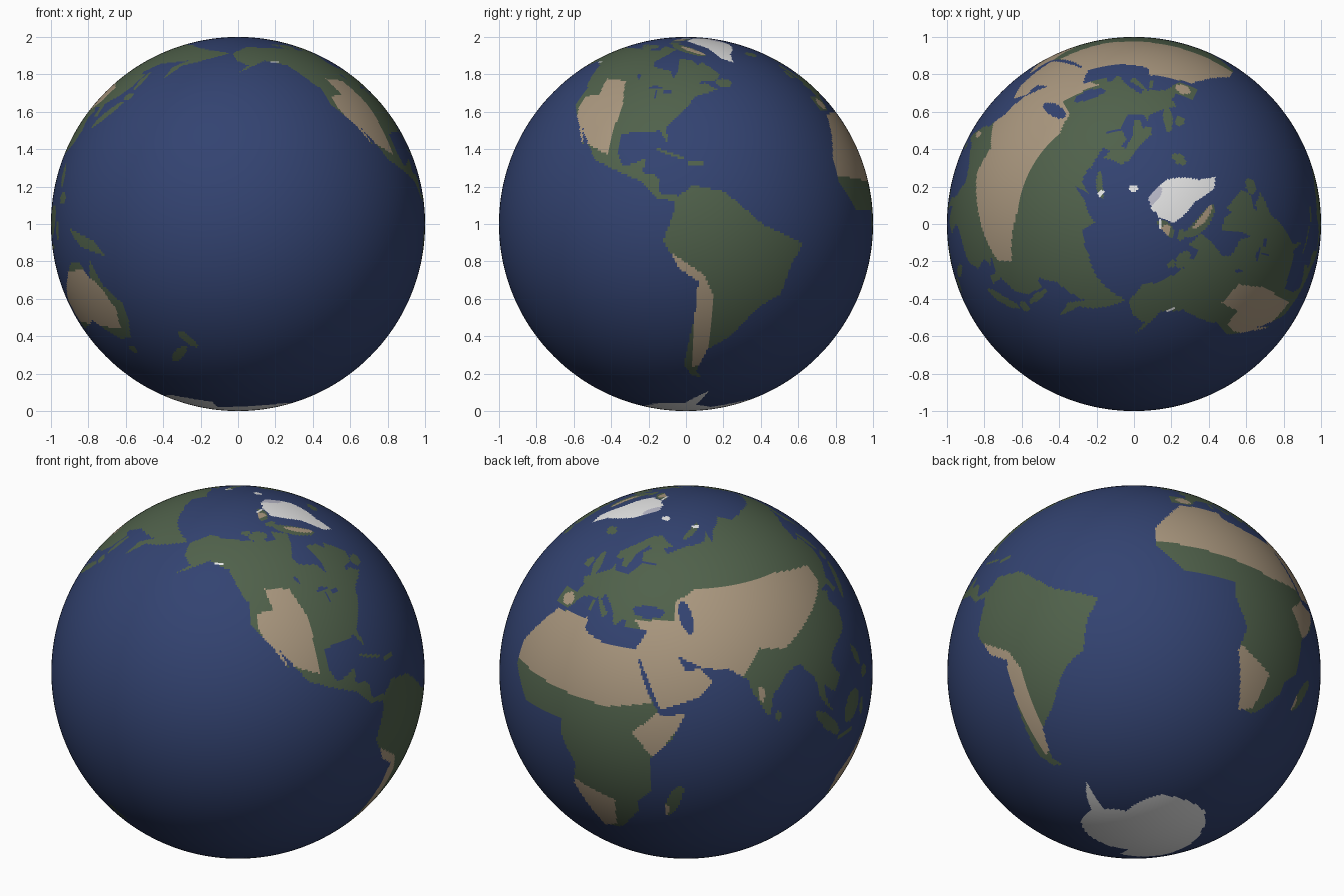
import bpy
import math

ROWS, COLUMNS = 256, 512
TURN = 74  # degrees that bring the prime meridian to its place
STEP = 360 / COLUMNS
OCEAN, GREEN, SAND, ICE, GREY_ICE = range(5)

cube = bpy.data.objects.get("Cube")
if cube:
    bpy.data.objects.remove(cube, do_unlink=True)

# Colour of every cell of the globe, by row from the south and column
cells = [[OCEAN] * COLUMNS for row in range(ROWS)]


def paint(colour, outline, only_over=None):
    """Fill a (longitude, latitude) outline with a colour, row by row."""
    sides = list(zip(outline, outline[1:] + outline[:1]))
    for row in range(ROWS):
        latitude = (row + 0.5) * 180 / ROWS - 90
        crossings = sorted(
            start[0] + (latitude - start[1]) / (end[1] - start[1]) * (end[0] - start[0])
            for start, end in sides
            if (start[1] > latitude) != (end[1] > latitude))
        for west, east in zip(crossings[::2], crossings[1::2]):
            first = math.ceil((west + TURN) / STEP - 0.5)
            last = math.ceil((east + TURN) / STEP - 0.5)
            for column in range(first, last):
                place = column % COLUMNS
                if only_over is None or cells[row][place] == only_over:
                    cells[row][place] = colour


def oval(colour, centre, length, width, tilt=0, only_over=None):
    """Fill a tilted oval, sized in degrees of arc."""
    longitude, latitude = centre
    stretch = 1 / math.cos(math.radians(latitude))
    cosine, sine = math.cos(math.radians(tilt)), math.sin(math.radians(tilt))
    outline = []
    for corner in range(24):
        angle = math.tau * corner / 24
        along, across = math.cos(angle) * length / 2, math.sin(angle) * width / 2
        outline.append((longitude + (along * cosine - across * sine) * stretch,
                        latitude + along * sine + across * cosine))
    paint(colour, outline, only_over)


def land(*outline):
    paint(GREEN, outline)


def island(centre, length, width, tilt=0):
    oval(GREEN, centre, length, width, tilt)


def lake(centre, length, width, tilt=0):
    oval(OCEAN, centre, length, width, tilt)


def desert(*outline):
    paint(SAND, outline, only_over=GREEN)


def dry_patch(centre, length, width, tilt=0):
    oval(SAND, centre, length, width, tilt, only_over=GREEN)


def ice_sheet(*outline):
    paint(ICE, outline)


def ice_cap(centre, length, width):
    oval(ICE, centre, length, width)


# Africa
land((-6, 36), (10, 37), (11, 33), (20, 31), (33, 31), (37, 21), (43, 11), (51, 12),
     (47, 4), (40, -3), (40, -15), (35, -20), (35, -24), (27, -34), (19, -35), (12, -18),
     (14, -10), (9, -1), (9, 4), (-8, 4), (-17, 13), (-17, 21), (-10, 31))
# Western and southern Europe
land((-9, 37), (-9, 43), (-2, 43), (-1, 46), (-4, 48), (2, 51), (8, 54), (8, 57), (11, 54),
     (19, 54), (24, 59), (45, 60), (45, 37), (27, 37), (26, 40), (22, 37), (19, 42),
     (13, 46), (12, 44), (18, 40), (16, 38), (10, 44), (3, 43), (-2, 37))
# Scandinavia and the White Sea coast
land((30, 60), (23, 60), (21, 63), (25, 65), (22, 66), (17, 62), (16, 56), (13, 56),
     (11, 59), (6, 58), (5, 61), (13, 66), (20, 70), (28, 71), (41, 67), (34, 66),
     (38, 64), (54, 68), (54, 59))
# Northern Asia
land((44, 50), (44, 66), (67, 69), (72, 73), (73, 68), (80, 73), (104, 78), (113, 74),
     (140, 73), (160, 70), (190, 66), (170, 60), (162, 58), (157, 51), (156, 57),
     (163, 61), (143, 59), (135, 54), (141, 53), (140, 50))
# Eastern and southern Asia
land((44, 51), (140, 51), (140, 48), (135, 43), (128, 40), (129, 35), (126, 35), (125, 39),
     (118, 39), (122, 37), (119, 35), (122, 30), (119, 25), (108, 21), (106, 18), (109, 13),
     (105, 9), (100, 13), (101, 7), (104, 2), (98, 9), (97, 16), (92, 22), (87, 21),
     (80, 15), (78, 8), (73, 17), (72, 21), (66, 25), (57, 26), (48, 30), (44, 36))
# Arabia
land((48, 30), (51, 25), (56, 26), (60, 22), (55, 17), (43, 13), (39, 21), (35, 28),
     (32, 30), (36, 37), (46, 38))
# Northern part of North America
land((-168, 66), (-156, 71), (-128, 70), (-96, 68), (-95, 72), (-82, 69), (-87, 65),
     (-94, 60), (-92, 57), (-82, 55), (-80, 51), (-78, 55), (-78, 62), (-70, 61), (-67, 58),
     (-64, 60), (-56, 53), (-60, 50), (-66, 50), (-71, 47), (-125, 47), (-134, 58),
     (-147, 61), (-164, 54), (-158, 58), (-165, 61))
# Southern part of North America
land((-124, 48), (-70, 48), (-65, 49), (-60, 46), (-70, 43), (-76, 36), (-81, 31),
     (-80, 25), (-83, 30), (-97, 29), (-97, 22), (-95, 18), (-91, 19), (-87, 21), (-88, 16),
     (-83, 15), (-82, 9), (-77, 9), (-77, 7), (-83, 8), (-88, 13), (-105, 20), (-114, 31),
     (-110, 23), (-117, 33), (-124, 40))
# South America
land((-77, 8), (-72, 12), (-62, 10), (-50, 0), (-35, -6), (-39, -13), (-41, -22),
     (-48, -26), (-57, -37), (-65, -42), (-69, -52), (-66, -55), (-71, -54), (-75, -49),
     (-71, -30), (-70, -18), (-76, -14), (-81, -5), (-78, 3))
# Australia and New Guinea
land((113, -24), (122, -18), (130, -12), (136, -12), (140, -17), (142, -11), (146, -19),
     (153, -25), (153, -31), (150, -37), (144, -38), (138, -35), (131, -31), (124, -33),
     (115, -34))
land((131, -1), (145, -5), (150, -10), (138, -7))

# Islands of the southern seas
island(centre=(47, -19), length=14, width=4, tilt=70)
island(centre=(147, -42), length=3, width=3)
island(centre=(176, -38), length=8, width=3, tilt=130)
island(centre=(170, -44), length=9, width=3, tilt=45)
island(centre=(114, 1), length=11, width=8, tilt=50)
island(centre=(101, 0), length=15, width=4, tilt=135)
island(centre=(110, -7), length=9, width=2)
island(centre=(121, -2), length=6, width=3, tilt=90)
# Islands of eastern and southern Asia
island(centre=(121, 15), length=8, width=3, tilt=110)
island(centre=(125, 8), length=5, width=4)
island(centre=(136, 36), length=14, width=3, tilt=45)
island(centre=(143, 43), length=4, width=3)
island(centre=(143, 50), length=9, width=2, tilt=90)
island(centre=(81, 8), length=3, width=2, tilt=90)
# Islands of Europe
island(centre=(-2, 54), length=9, width=3, tilt=110)
island(centre=(-8, 53), length=4, width=3, tilt=90)
island(centre=(-19, 65), length=5, width=3)
island(centre=(9, 41), length=4, width=1, tilt=90)
# Islands of the Caribbean and the American Arctic
island(centre=(-79, 22), length=10, width=1, tilt=160)
island(centre=(-71, 19), length=5, width=2)
island(centre=(-56, 49), length=5, width=4)
island(centre=(-74, 69), length=14, width=4, tilt=135)
island(centre=(-110, 71), length=6, width=4)
island(centre=(-121, 73), length=3, width=2)
island(centre=(-87, 75), length=4, width=2)
island(centre=(-80, 80), length=7, width=3, tilt=50)
island(centre=(58, 74), length=9, width=2, tilt=55)

# Black Sea, Caspian Sea and the large American lakes
lake(centre=(35, 43), length=10, width=4)
lake(centre=(51, 42), length=11, width=4, tilt=105)
lake(centre=(-88, 47), length=5, width=1)
lake(centre=(-87, 44), length=4, width=1, tilt=90)
lake(centre=(-82, 45), length=3, width=2)
lake(centre=(-98, 52), length=3, width=1, tilt=110)

# Sahara, Horn of Africa and Kalahari
desert((-18, 15), (-18, 30), (-10, 35), (10, 38), (12, 33), (33, 32), (40, 15), (25, 12))
desert((34, 5), (42, 12), (52, 12), (41, -3))
desert((10, -15), (27, -21), (25, -33), (18, -36))
# Arabia to Mongolia
desert((30, 40), (46, 41), (46, 47), (55, 51), (101, 51), (123, 47), (121, 41), (88, 28),
       (78, 30), (70, 22), (56, 12), (43, 12), (32, 30), (35, 36))
# Western North America, Andes and central Australia
desert((-116, 51), (-104, 50), (-100, 40), (-101, 22), (-114, 27), (-121, 38), (-121, 43),
       (-114, 44))
desert((-80, -8), (-68, -16), (-65, -22), (-65, -48), (-71, -50), (-71, -28), (-78, -15))
desert((112, -22), (125, -15), (137, -14), (145, -20), (149, -27), (147, -34), (112, -31))
# Dry uplands and bare Arctic coasts
dry_patch(centre=(44, -23), length=5, width=3, tilt=70)
dry_patch(centre=(-4, 40), length=5, width=4)
dry_patch(centre=(76, 16), length=5, width=2, tilt=90)
dry_patch(centre=(-69, 68), length=10, width=2, tilt=135)
dry_patch(centre=(-86, 80), length=4, width=3)

# Greenland with its grey northern rim, Arctic ice caps and Antarctica
ice_sheet((-73, 78), (-60, 82), (-33, 83), (-12, 81), (-20, 73), (-40, 65), (-44, 60),
          (-50, 62), (-54, 70), (-68, 76))
oval(GREY_ICE, centre=(-20, 80), length=8, width=3, tilt=90, only_over=ICE)
ice_cap(centre=(-74, 82), length=3, width=1)
ice_cap(centre=(17, 79), length=3, width=2)
ice_cap(centre=(63, 76), length=3, width=1)
ice_cap(centre=(-141, 60), length=3, width=1)
ice_sheet((-180, -90), (-180, -78), (-150, -77), (-100, -73), (-75, -73), (-58, -63),
          (-62, -75), (-35, -78), (0, -70), (50, -67), (80, -68), (135, -66), (170, -72),
          (165, -78), (180, -78), (180, -90))

# Globe
bpy.ops.mesh.primitive_uv_sphere_add(segments=COLUMNS, ring_count=ROWS, radius=1, location=(0, 0, 1))
globe = bpy.context.object
globe.name = "globe"

# One material for each colour, in the order of the colour numbers
for name, colour in (("ocean_blue", (0.033, 0.056, 0.165)), ("forest_green", (0.08, 0.12, 0.07)),
                     ("desert_sand", (0.4, 0.31, 0.21)), ("ice_white", (0.8, 0.8, 0.8)),
                     ("ice_grey", (0.5, 0.5, 0.6))):
    material = bpy.data.materials.new(name)
    material.use_nodes = True
    material.diffuse_color = (*colour, 1)
    shader = next(node for node in material.node_tree.nodes if node.type == "BSDF_PRINCIPLED")
    shader.inputs["Base Color"].default_value = (*colour, 1)
    globe.data.materials.append(material)

# Each face takes the colour of its cell
for face in globe.data.polygons:
    x, y, z = face.center.normalized()
    column = int(math.degrees(math.atan2(y, x)) % 360 / STEP) % COLUMNS
    row = min(ROWS - 1, int((math.degrees(math.asin(z)) + 90) / 180 * ROWS))
    face.material_index = cells[row][column]

bpy.ops.object.shade_smooth()
